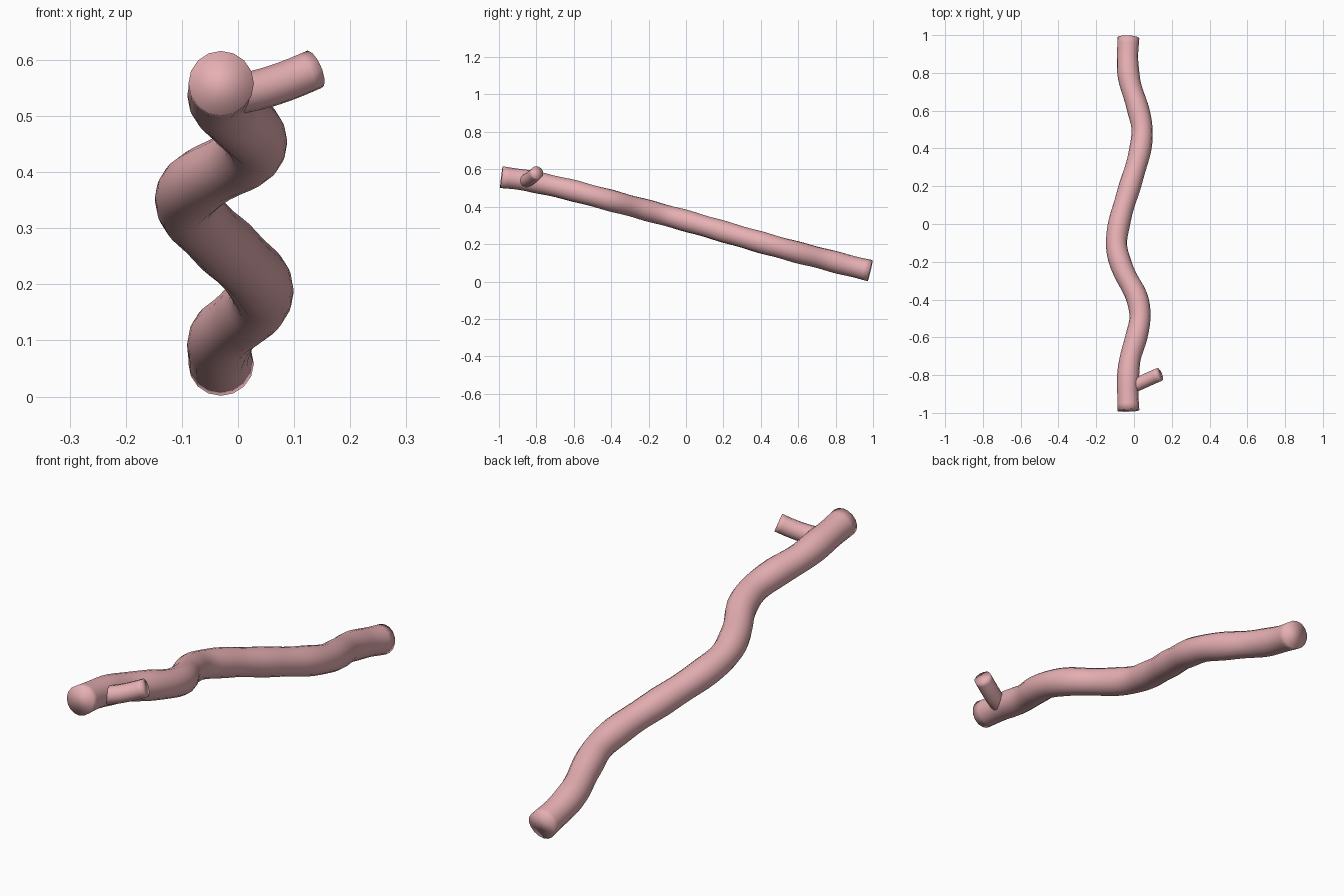
import bpy, bmesh, math
from mathutils import Vector

if "Cube" in bpy.data.objects:
    bpy.data.objects.remove(bpy.data.objects["Cube"])

bark = bpy.data.materials.new("pink_bark")
bark.diffuse_color = (0.79, 0.43, 0.45, 1)
bark.use_nodes = True
bark.node_tree.nodes["Principled BSDF"].inputs["Base Color"].default_value = bark.diffuse_color


def smooth_path(points, steps):
    """Catmull-Rom curve through the points."""
    p = [Vector(q) for q in points]
    p = [2 * p[0] - p[1]] + p + [2 * p[-1] - p[-2]]
    out = []
    for i in range(1, len(p) - 2):
        a, b, c, d = p[i - 1:i + 3]
        for s in range(steps):
            t = s / steps
            out.append(0.5 * (2 * b + (c - a) * t + (2 * a - 5 * b + 4 * c - d) * t**2
                              + (3 * b - a - 3 * c + d) * t**3))
    return out + [p[-2]]


def tube(name, points, radius, sides, steps, wobble=0.0):
    """Sweep a round section along a path and cap both ends."""
    path = smooth_path(points, steps)
    bm = bmesh.new()
    rings = []
    for i, c in enumerate(path):
        tangent = (path[min(i + 1, len(path) - 1)] - path[max(i - 1, 0)]).normalized()
        side = tangent.cross(Vector((0, 0, 1))).normalized()
        up = side.cross(tangent)
        r = radius * (1 + wobble * math.cos(c.y * math.tau / 0.2))
        rings.append([bm.verts.new(c + r * (math.cos(k * math.tau / sides) * side
                                            + math.sin(k * math.tau / sides) * up))
                      for k in range(sides)])
    for a, b in zip(rings, rings[1:]):
        for k in range(sides):
            n = (k + 1) % sides
            bm.faces.new((a[k], a[n], b[n], b[k]))
    bm.faces.new(rings[0])
    bm.faces.new(rings[-1])
    bmesh.ops.recalc_face_normals(bm, faces=bm.faces)
    for f in bm.faces:
        f.smooth = True
    mesh = bpy.data.meshes.new(name)
    bm.to_mesh(mesh)
    bm.free()
    mesh.materials.append(bark)
    obj = bpy.data.objects.new(name, mesh)
    bpy.context.collection.objects.link(obj)
    return obj


# Long winding branch, sloping down towards the back
tube("main_branch", [
    (-0.030, -0.987, 0.558), (-0.033, -0.85, 0.540), (-0.022, -0.72, 0.513),
    (0.012, -0.60, 0.485), (0.032, -0.49, 0.456), (0.012, -0.38, 0.427),
    (-0.055, -0.25, 0.392), (-0.092, -0.12, 0.357), (-0.075, 0.02, 0.319),
    (-0.022, 0.20, 0.267), (0.028, 0.37, 0.218), (0.043, 0.50, 0.182),
    (0.018, 0.62, 0.150), (-0.022, 0.75, 0.117), (-0.034, 0.86, 0.088),
    (-0.030, 0.985, 0.058)], 0.057, 16, 4, 0.025)

# Short side twig near the upper end
tube("side_twig", [
    (-0.030, -0.868, 0.535), (0.030, -0.843, 0.545),
    (0.085, -0.818, 0.562), (0.136, -0.796, 0.583)], 0.036, 12, 3)
